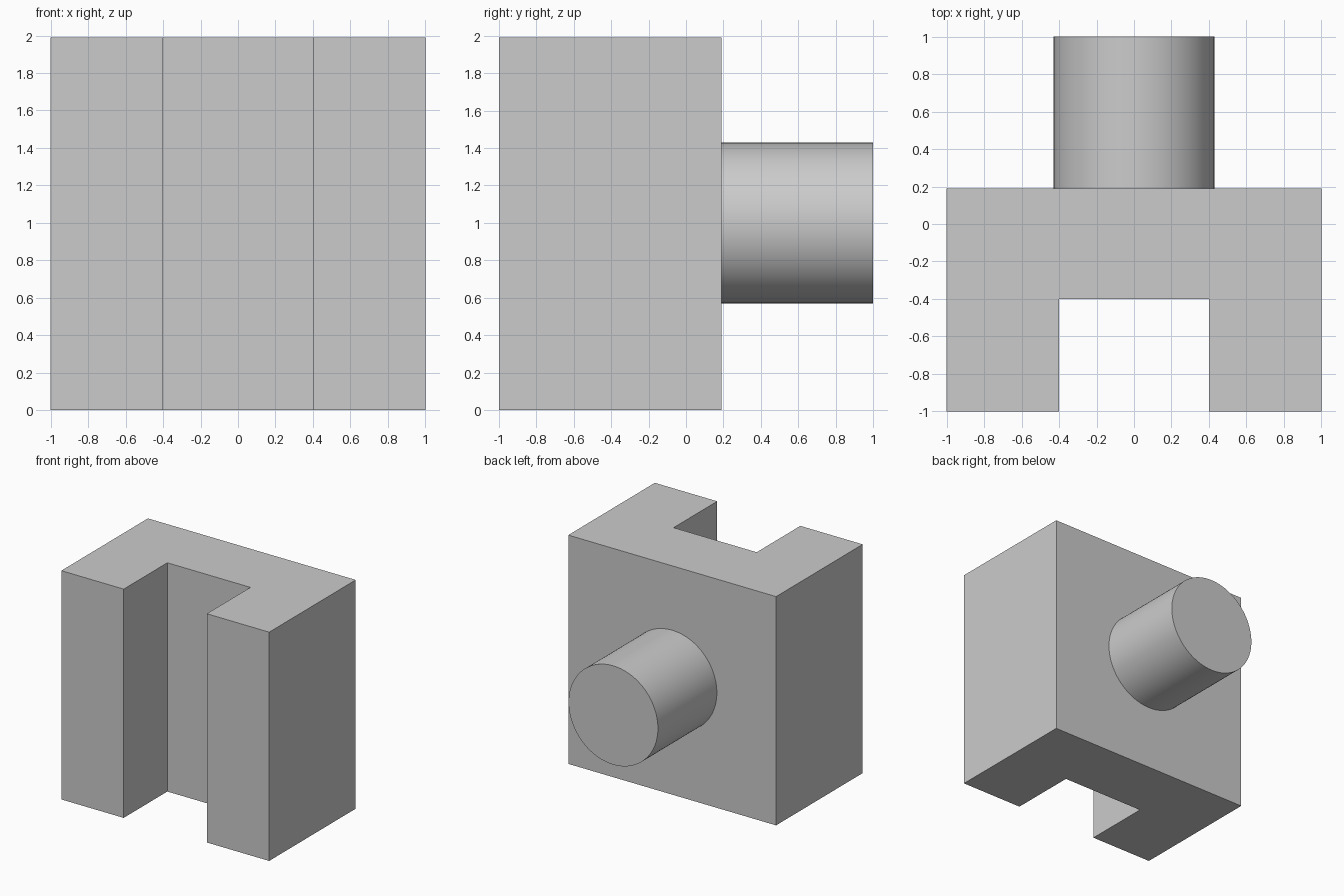
import bpy
import bmesh
from math import radians
from mathutils import Matrix, Vector

default = bpy.data.objects.get("Cube")
if default:
    bpy.data.objects.remove(default, do_unlink=True)

HEIGHT = 1.99
BACK = 0.19

grey = bpy.data.materials.new("light grey")
grey.use_nodes = True
colour = (0.6, 0.6, 0.6, 1)
grey.diffuse_color = colour
grey.node_tree.nodes["Principled BSDF"].inputs["Base Color"].default_value = colour


def add_object(name, bm):
    bmesh.ops.recalc_face_normals(bm, faces=bm.faces[:])
    mesh = bpy.data.meshes.new(name)
    bm.to_mesh(mesh)
    bm.free()
    mesh.materials.append(grey)
    obj = bpy.data.objects.new(name, mesh)
    bpy.context.collection.objects.link(obj)
    return obj


# Slotted block: a U profile, half of it mirrored, raised to full height
half = [(1, BACK), (1, -1), (0.4, -1), (0.4, -0.4)]
profile = half + [(-x, y) for x, y in reversed(half)]
bm = bmesh.new()
base = bm.faces.new([bm.verts.new((x, y, 0)) for x, y in profile])
raised = bmesh.ops.extrude_face_region(bm, geom=[base], use_keep_orig=True)
top = [v for v in raised["geom"] if isinstance(v, bmesh.types.BMVert)]
bmesh.ops.translate(bm, verts=top, vec=Vector((0, 0, HEIGHT)))
add_object("slotted_block", bm)

# Round peg standing out of the back face
bm = bmesh.new()
place = Matrix.Translation((0, (BACK + 1) / 2, HEIGHT / 2 + 0.005)) @ Matrix.Rotation(radians(90), 4, "X")
bmesh.ops.create_cone(bm, cap_ends=True, segments=96, radius1=0.43, radius2=0.43,
                      depth=1 - BACK, matrix=place)
peg = add_object("back_peg", bm)
bpy.ops.object.select_all(action="DESELECT")
peg.select_set(True)
bpy.context.view_layer.objects.active = peg
bpy.ops.object.shade_smooth_by_angle(angle=radians(30))
